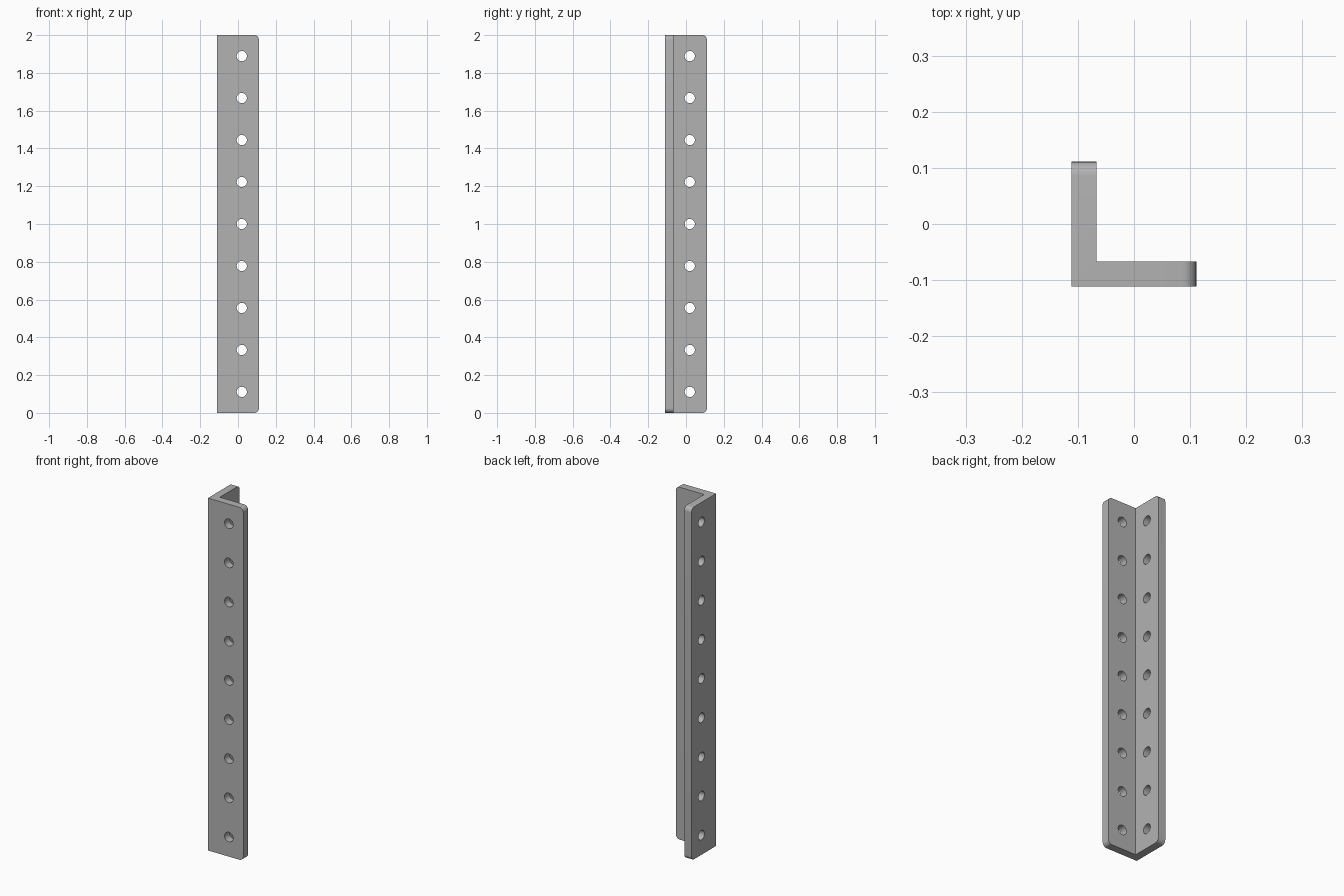
import bpy, bmesh, math
from mathutils import Matrix

cube = bpy.data.objects.get("Cube")
if cube:
    bpy.data.objects.remove(cube, do_unlink=True)

HALF = 0.111       # half the flange width
THICK = 0.044      # flange thickness
HEIGHT = 2.0
CORNER = 0.025     # rounding of the free flange corners
HOLES = 9
HOLE_RADIUS = 0.027
HOLE_OFFSET = 0.02

steel = bpy.data.materials.new("grey_steel")
steel.use_nodes = True
colour = (0.45, 0.45, 0.45, 1)
steel.diffuse_color = colour
steel.node_tree.nodes["Principled BSDF"].inputs["Base Color"].default_value = colour


def make_object(name, bm):
    bmesh.ops.recalc_face_normals(bm, faces=bm.faces)
    mesh = bpy.data.meshes.new(name)
    bm.to_mesh(mesh)
    bm.free()
    obj = bpy.data.objects.new(name, mesh)
    bpy.context.collection.objects.link(obj)
    mesh.materials.append(steel)
    return obj


# L-shaped bar, extruded upwards
inner = -HALF + THICK
profile = [(-HALF, -HALF), (HALF, -HALF), (HALF, inner),
           (inner, inner), (inner, HALF), (-HALF, HALF)]
bm = bmesh.new()
base = bm.faces.new([bm.verts.new((x, y, 0)) for x, y in profile])
top = bmesh.ops.extrude_face_region(bm, geom=[base])["geom"]
bmesh.ops.translate(bm, vec=(0, 0, HEIGHT),
                    verts=[v for v in top if isinstance(v, bmesh.types.BMVert)])

# Rounded corners: the short end edges at the free tip of each flange
tips = [e for e in bm.edges
        if abs(e.verts[0].co.z - e.verts[1].co.z) < 0.01
        and any(all(v.co[axis] > HALF - 0.001 for v in e.verts) for axis in (0, 1))]
bmesh.ops.bevel(bm, geom=tips, offset=CORNER, segments=8, profile=0.5, affect='EDGES')
bar = make_object("angle_bar", bm)

# Row of bolt holes through each flange
bm = bmesh.new()
middle = -HALF + THICK / 2
for i in range(HOLES):
    z = HEIGHT * (i + 0.5) / HOLES
    for position, axis in (((HOLE_OFFSET, middle, z), 'X'), ((middle, HOLE_OFFSET, z), 'Y')):
        bmesh.ops.create_cone(
            bm, cap_ends=True, segments=32, radius1=HOLE_RADIUS, radius2=HOLE_RADIUS,
            depth=THICK * 2,
            matrix=Matrix.Translation(position) @ Matrix.Rotation(math.pi / 2, 4, axis))
cutter = make_object("hole_cutter", bm)
cutter.hide_render = True

cut = bar.modifiers.new("bolt_holes", 'BOOLEAN')
cut.operation = 'DIFFERENCE'
cut.solver = 'EXACT'
cut.object = cutter

bpy.ops.object.select_all(action='DESELECT')
bar.select_set(True)
bpy.context.view_layer.objects.active = bar
bpy.ops.object.modifier_apply(modifier=cut.name)
bpy.data.objects.remove(cutter, do_unlink=True)
bpy.ops.object.shade_smooth_by_angle(angle=math.radians(30))
